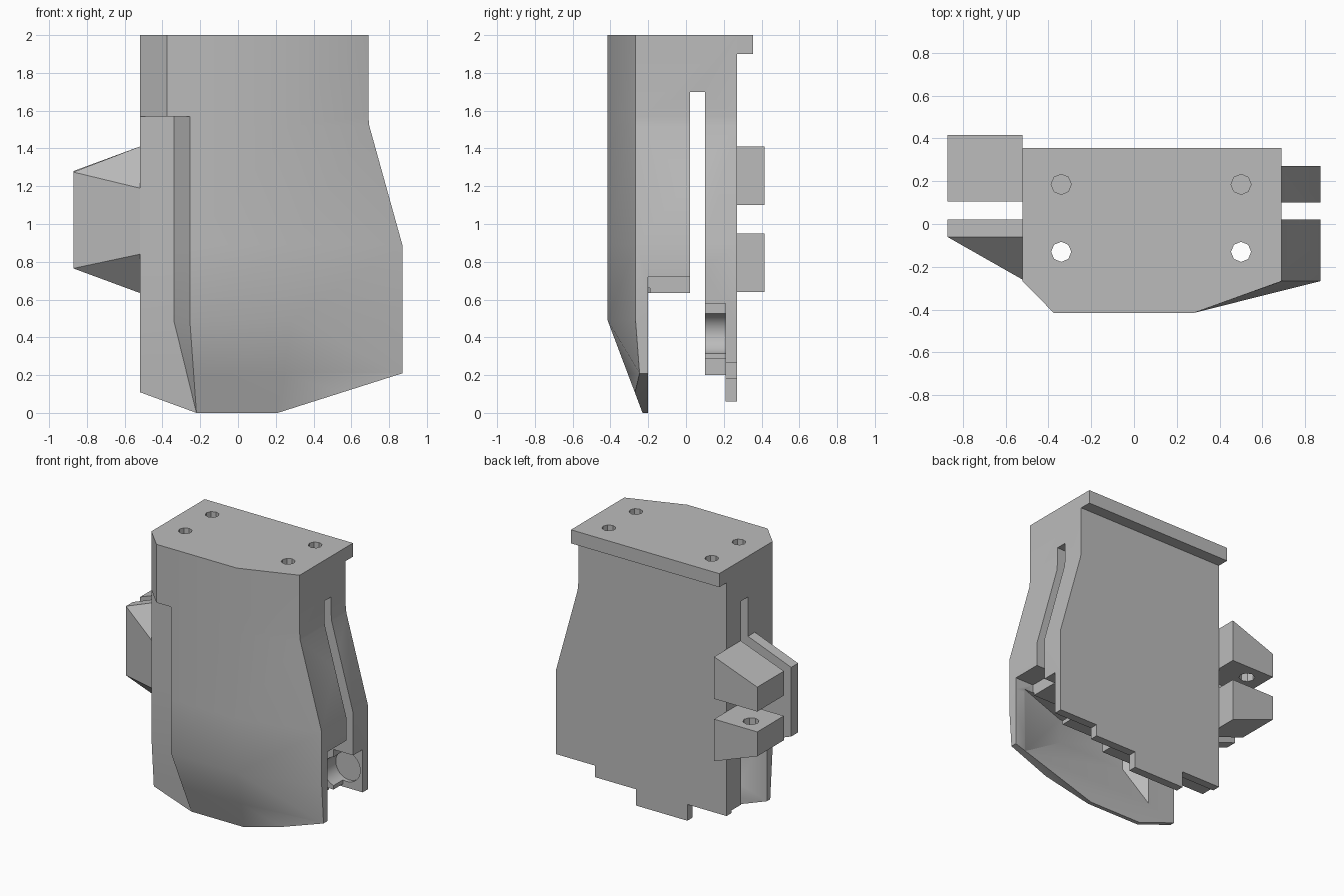
import bpy, bmesh, math
from mathutils import Vector

if "Cube" in bpy.data.objects:
    bpy.data.objects.remove(bpy.data.objects["Cube"], do_unlink=True)

grey = bpy.data.materials.new("plain_grey")
grey.use_nodes = True
grey.diffuse_color = (0.5, 0.5, 0.5, 1)
grey.node_tree.nodes["Principled BSDF"].inputs["Base Color"].default_value = (0.5, 0.5, 0.5, 1)


def finish(name, bm):
    bmesh.ops.remove_doubles(bm, verts=bm.verts, dist=1e-5)
    bmesh.ops.recalc_face_normals(bm, faces=bm.faces)
    mesh = bpy.data.meshes.new(name)
    bm.to_mesh(mesh)
    bm.free()
    mesh.materials.append(grey)
    obj = bpy.data.objects.new(name, mesh)
    bpy.context.collection.objects.link(obj)
    return obj


def hull(name, points):
    bm = bmesh.new()
    for p in points:
        bm.verts.new(p)
    bmesh.ops.convex_hull(bm, input=bm.verts)
    bmesh.ops.dissolve_limit(bm, angle_limit=0.01, verts=bm.verts, edges=bm.edges)
    return finish(name, bm)


def box(name, xs, ys, zs):
    return hull(name, [(x, y, z) for x in xs for y in ys for z in zs])


def prism(name, outline, ys):
    """Extrude an x-z outline along y."""
    return hull(name, [(x, y, z) for x, z in outline for y in ys])


def cylinder(name, centre, radius, depth, axis="Z", sides=8):
    bm = bmesh.new()
    bmesh.ops.create_cone(bm, cap_ends=True, segments=sides, radius1=radius,
                          radius2=radius, depth=depth)
    obj = finish(name, bm)
    if axis == "Y":
        obj.rotation_euler.x = math.pi / 2
    obj.location = centre
    return obj


def cut(target, cutter):
    cutter.hide_render = True
    bpy.context.view_layer.update()
    mod = target.modifiers.new("cut", "BOOLEAN")
    mod.operation = "DIFFERENCE"
    mod.solver = "EXACT"
    mod.object = cutter
    bpy.ops.object.select_all(action="DESELECT")
    bpy.context.view_layer.objects.active = target
    target.select_set(True)
    bpy.ops.object.modifier_apply(modifier=mod.name)
    bpy.data.objects.remove(cutter, do_unlink=True)


# Main body: horizontal sections lofted from top to bottom
LEFT, BACK = -0.52, 0.27


def section(z, right, upper=False):
    t = min(z / 0.49, 1)
    front = -0.23 - 0.185 * t
    side = -0.23 - 0.037 * t
    inner, crest = -0.22 - 0.12 * t, -0.22 - 0.035 * t
    shoulder = (-0.375, front) if upper else (inner, side)
    ring = [(LEFT, side), shoulder, (crest, front),
            (0.21 + 0.07 * t, front), (right, side), (right, BACK), (LEFT, BACK)]
    return [Vector((x, y, z)) for x, y in ring]


rows = [section(2, 0.69, True), section(1.57, 0.69, True)]
rows += [section(z, r) for z, r in
         [(1.57, 0.69), (1.52, 0.695), (0.89, 0.87), (0.49, 0.87), (0.21, 0.87), (0, 0.87)]]
bm = bmesh.new()
rings = [[bm.verts.new(p) for p in row] for row in rows]
bm.faces.new(rings[0])
bm.faces.new(rings[-1])
for a, b in zip(rings, rings[1:]):
    for i in range(len(a)):
        j = (i + 1) % len(a)
        bm.faces.new((a[i], a[j], b[j], b[i]))
bmesh.ops.remove_doubles(bm, verts=bm.verts, dist=1e-5)
bmesh.ops.triangulate(bm, faces=bm.faces)
body = finish("body", bm)

# Slanted bottom corners
cut(body, prism("corner_cutter", [(-0.6, 0.139), (-0.22, 0), (-0.22, -0.1), (-0.6, -0.1)], (-1, 1)))
cut(body, prism("corner_cutter", [(0.95, 0.235), (0.21, 0), (0.21, -0.1), (0.95, -0.1)], (-1, 1)))

# Slot between the halves, and the open space behind the front cover
cut(body, box("slot_cutter", (-1, 1), (0.02, 0.10), (-0.5, 1.70)))
cut(body, box("space_cutter", (-1, 1), (-0.20, 0.06), (-0.4, 0.635)))
cut(body, box("step_cutter", (0.72, 1.1), (-0.20, 0.07), (0.3, 0.72)))
cut(body, hull("hollow_cutter",
               [(x, -0.19, z) for x in (-0.30, 0.82) for z in (0.16, 0.66)]
               + [(x, -0.36, z) for x in (-0.20, 0.35) for z in (0.48, 0.66)]))

# Stepped lower edge of the back plate, inner then outer layer
for x0, x1, z in [(0.71, 1, 0.58), (0.36, 0.8, 0.285), (-1, 0.5, 0.20)]:
    cut(body, box("inner_step_cutter", (x0, x1), (0.05, 0.21), (-0.3, z)))
for x0, x1, z in [(0.555, 1, 0.265), (0.217, 0.7, 0.18), (-0.3, 0.4, 0.06), (-1, -0.20, 0.18)]:
    cut(body, box("outer_step_cutter", (x0, x1), (0.15, 0.5), (-0.3, z)))
cut(body, cylinder("round_recess_cutter", (0.74, 0.155, 0.42), 0.11, 0.17, "Y", 32))

# Four fixing holes: front pair runs through, back pair is blind
for x in (-0.34, 0.50):
    cut(body, cylinder("hole_cutter", (x, -0.13, 1.4), 0.047, 2))
    cut(body, cylinder("hole_cutter", (x, 0.185, 2), 0.047, 0.5))

# Flange at the top of the back
flange = box("top_flange", (LEFT, 0.69), (BACK, 0.355), (1.9, 2))

# Side lugs
OUT = -0.872
front_lug = hull("front_lug",
                 [(x, y, z) for y in (-0.06, 0.02)
                  for x, z in ((OUT, 1.275), (LEFT, 1.41), (LEFT, 0.635), (OUT, 0.765))]
                 + [(LEFT, -0.26, 1.19), (LEFT, -0.26, 0.84)])
upper_lug = prism("upper_back_lug", [(LEFT, 1.10), (LEFT, 1.41), (OUT, 1.28), (OUT, 1.10)], (0.105, 0.415))
lower_lug = prism("lower_back_lug", [(LEFT, 0.95), (LEFT, 0.64), (OUT, 0.77), (OUT, 0.95)], (0.105, 0.415))
for lug in (upper_lug, lower_lug):
    cut(lug, cylinder("lug_hole_cutter", (-0.74, 0.30, 1.025), 0.055, 0.4))

# Smooth gentle curves, keep edges sharp
bpy.ops.object.select_all(action="DESELECT")
for obj in (body, flange, front_lug, upper_lug, lower_lug):
    obj.select_set(True)
bpy.context.view_layer.objects.active = body
bpy.ops.object.shade_smooth_by_angle(angle=math.radians(28))
